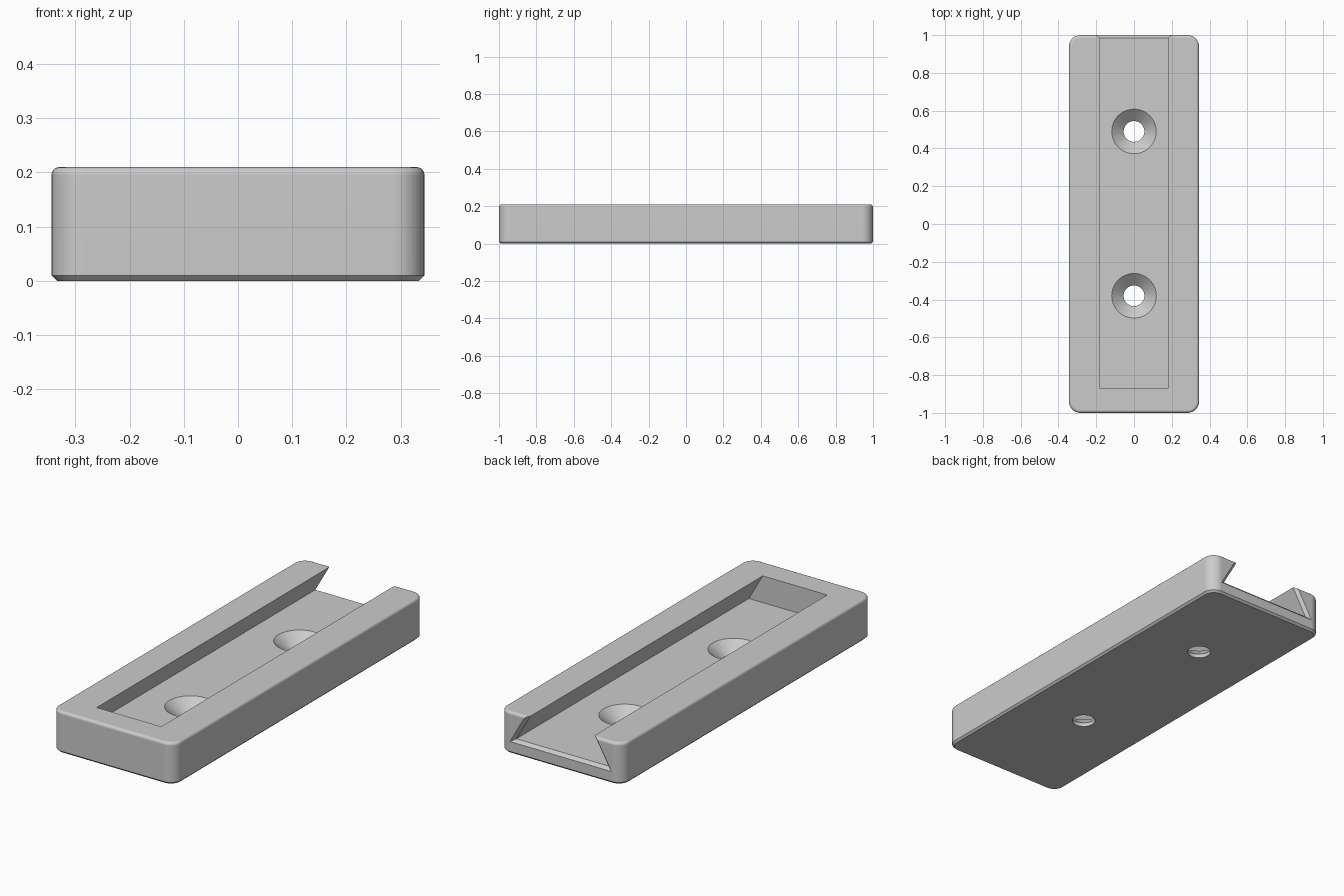
import bpy, bmesh, math

cube = bpy.data.objects.get("Cube")
if cube:
    bpy.data.objects.remove(cube, do_unlink=True)

HALF_W, HALF_L, HEIGHT = 0.344, 1.0, 0.21
CORNER, FILLET, CHAMFER = 0.06, 0.015, 0.01
FLOOR, SLOT_HALF, SLOT_END, MOUTH = 0.075, 0.18, -0.87, 0.015
HOLES = (0.49, -0.38)

grey = bpy.data.materials.new("plain grey")
grey.use_nodes = True
colour = (0.6, 0.6, 0.6, 1)
grey.diffuse_color = colour
grey.node_tree.nodes["Principled BSDF"].inputs["Base Color"].default_value = colour


def loft(name, rings):
    """Closed solid through rings with equal point counts."""
    bm = bmesh.new()
    loops = [[bm.verts.new(p) for p in ring] for ring in rings]
    n = len(loops[0])
    for a, b in zip(loops, loops[1:]):
        for i in range(n):
            j = (i + 1) % n
            bm.faces.new((a[i], a[j], b[j], b[i]))
    bm.faces.new(loops[0][::-1])
    bm.faces.new(loops[-1])
    bmesh.ops.recalc_face_normals(bm, faces=bm.faces)
    mesh = bpy.data.meshes.new(name)
    bm.to_mesh(mesh)
    bm.free()
    mesh.materials.append(grey)
    obj = bpy.data.objects.new(name, mesh)
    bpy.context.collection.objects.link(obj)
    return obj


def rounded_rect(inset, z, steps=8):
    """Rounded rectangle outline, pulled in by inset."""
    r = CORNER - inset
    pts = []
    for q, (sx, sy) in enumerate(((1, 1), (-1, 1), (-1, -1), (1, -1))):
        for i in range(steps + 1):
            a = math.pi / 2 * (q + i / steps)
            pts.append((sx * (HALF_W - CORNER) + r * math.cos(a),
                        sy * (HALF_L - CORNER) + r * math.sin(a), z))
    return pts


def dovetail(y, grow):
    """Undercut slot section with 60 degree sides, grown outward."""
    def half(z):
        return SLOT_HALF + (HEIGHT - z) / math.tan(math.pi / 3) + grow / math.sin(math.pi / 3)
    low, high = FLOOR - grow, HEIGHT + 0.08
    return [(-half(low), y, low), (half(low), y, low),
            (half(high), y, high), (-half(high), y, high)]


def circle(radius, y, z, n=48):
    return [(radius * math.cos(2 * math.pi * i / n),
             y + radius * math.sin(2 * math.pi * i / n), z) for i in range(n)]


# Body: chamfered foot, straight sides, filleted top edge
rings = [rounded_rect(CHAMFER, 0), rounded_rect(0, CHAMFER)]
for i in range(6):
    a = math.pi / 2 * i / 5
    rings.append(rounded_rect(FILLET * (1 - math.cos(a)),
                              HEIGHT - FILLET * (1 - math.sin(a))))
body = loft("slotted_rail_body", rings)

# Cutters: dovetail slot with flared mouth, countersunk screw holes
flare = 3 * MOUTH
cutters = [loft("slot_cutter", [dovetail(SLOT_END, 0), dovetail(HALF_L - MOUTH, 0),
                                dovetail(HALF_L - MOUTH + flare, flare)])]
for y in HOLES:
    cutters.append(loft("screw_hole_cutter", [
        circle(0.055, y, -0.05), circle(0.055, y, 0.02),
        circle(0.118, y, FLOOR), circle(0.118, y, FLOOR + 0.03)]))

bpy.ops.object.select_all(action="DESELECT")
bpy.context.view_layer.objects.active = body
body.select_set(True)
for cutter in cutters:
    cutter.hide_render = True
    mod = body.modifiers.new("cut", "BOOLEAN")
    mod.operation = "DIFFERENCE"
    mod.solver = "EXACT"
    mod.object = cutter
    bpy.ops.object.modifier_apply(modifier=mod.name)
    bpy.data.objects.remove(cutter, do_unlink=True)

# Smooth fillets and cones, crisp edges, flat large faces
bpy.ops.object.shade_smooth_by_angle(angle=math.radians(30))
weighted = body.modifiers.new("flat_face_normals", "WEIGHTED_NORMAL")
weighted.keep_sharp = True
